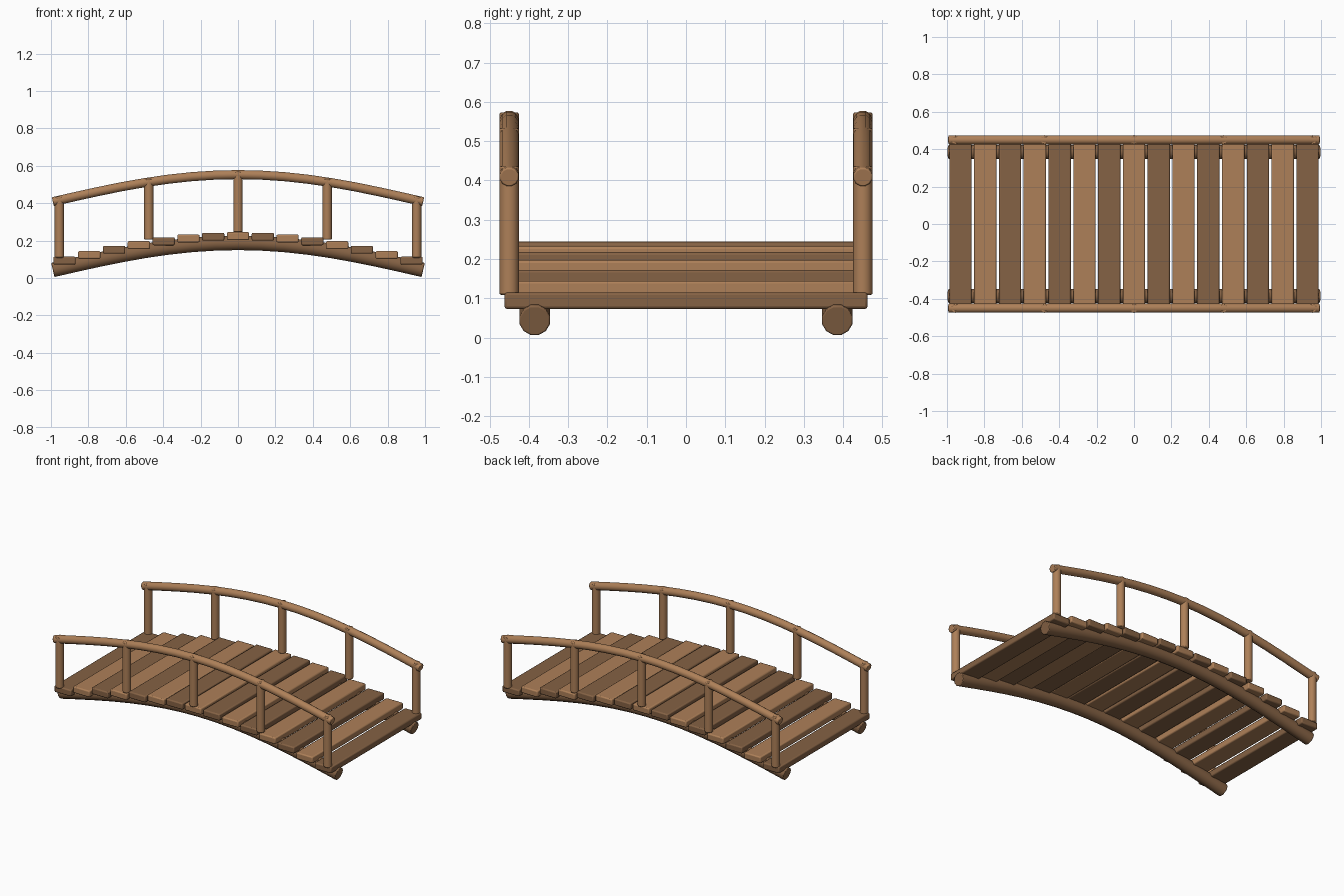
import bpy, bmesh, math
from mathutils import Vector

if "Cube" in bpy.data.objects:
    bpy.data.objects.remove(bpy.data.objects["Cube"])


def material(name, color):
    m = bpy.data.materials.new(name)
    m.diffuse_color = (*color, 1)
    m.use_nodes = True
    m.node_tree.nodes["Principled BSDF"].inputs["Base Color"].default_value = m.diffuse_color
    return m


LIGHT = material("light wood", (0.42, 0.215, 0.098))
DARK = material("dark wood", (0.235, 0.122, 0.058))
RISE = 0.147


def arch(x):
    """Height of the bridge curve above its ends."""
    return RISE * math.cos(math.pi / 2 * x)


def finish(name, bm, mat, bevel=0.0, smooth=True):
    bmesh.ops.recalc_face_normals(bm, faces=bm.faces)
    mesh = bpy.data.meshes.new(name)
    bm.to_mesh(mesh)
    bm.free()
    mesh.materials.append(mat)
    ob = bpy.data.objects.new(name, mesh)
    bpy.context.collection.objects.link(ob)
    if bevel:
        b = ob.modifiers.new("Bevel", 'BEVEL')
        b.width, b.segments = bevel, 2
        b.limit_method, b.angle_limit = 'ANGLE', math.radians(50)
    if smooth:
        bpy.ops.object.select_all(action='DESELECT')
        bpy.context.view_layer.objects.active = ob
        ob.select_set(True)
        bpy.ops.object.shade_smooth_by_angle(angle=math.radians(40))
    return ob


def arched_pole(name, y, z, radius, mat, sides=12, steps=16, half=0.99):
    """Round pole swept along the arch, with square-cut ends."""
    bm = bmesh.new()
    rings = []
    for i in range(steps + 1):
        x = -half + 2 * half * i / steps
        slope = -RISE * math.pi / 2 * math.sin(math.pi / 2 * x)
        up = Vector((-slope, 0, 1)).normalized()
        side = Vector((0, 1, 0))
        centre = Vector((x, y, z + arch(x)))
        angles = [2 * math.pi * (k + 0.5) / sides for k in range(sides)]
        rings.append([bm.verts.new(centre + radius * (side * math.cos(a) + up * math.sin(a)))
                      for a in angles])
    for a, b in zip(rings, rings[1:]):
        for k in range(sides):
            n = (k + 1) % sides
            bm.faces.new((a[k], a[n], b[n], b[k]))
    bm.faces.new(rings[0])
    bm.faces.new(rings[-1])
    return finish(name, bm, mat, 0.004)


def post(name, x, y, bottom, top, radius=0.025):
    bm = bmesh.new()
    bmesh.ops.create_cone(bm, cap_ends=True, segments=12, radius1=radius,
                          radius2=radius, depth=top - bottom)
    bmesh.ops.translate(bm, verts=bm.verts, vec=(x, y, (top + bottom) / 2))
    return finish(name, bm, LIGHT, 0.005)


def plank(name, x, top, mat):
    bm = bmesh.new()
    bmesh.ops.create_cube(bm, size=1)
    bmesh.ops.scale(bm, verts=bm.verts, vec=(0.119, 0.924, 0.042))
    bmesh.ops.translate(bm, verts=bm.verts, vec=(x, 0, top - 0.021))
    return finish(name, bm, mat, 0.007)


# Deck of level planks stepping over the arch, alternating in tone
for i in range(-7, 8):
    x = i * 0.1325
    plank(f"plank_{i + 8}", x, 0.098 + arch(x), DARK if i % 2 else LIGHT)

for label, s in (("front", -1), ("back", 1)):
    # Support beam under the deck and handrail above it
    arched_pole(f"{label}_beam", s * 0.385, 0.041, 0.04, DARK)
    arched_pole(f"{label}_handrail", s * 0.45, 0.406, 0.025, LIGHT)
    # Posts from the deck up into the handrail
    for n, x in enumerate((-0.955, -0.477, 0, 0.477, 0.955)):
        post(f"{label}_post_{n + 1}", x, s * 0.45, 0.098 + arch(x), 0.426 + arch(x))
